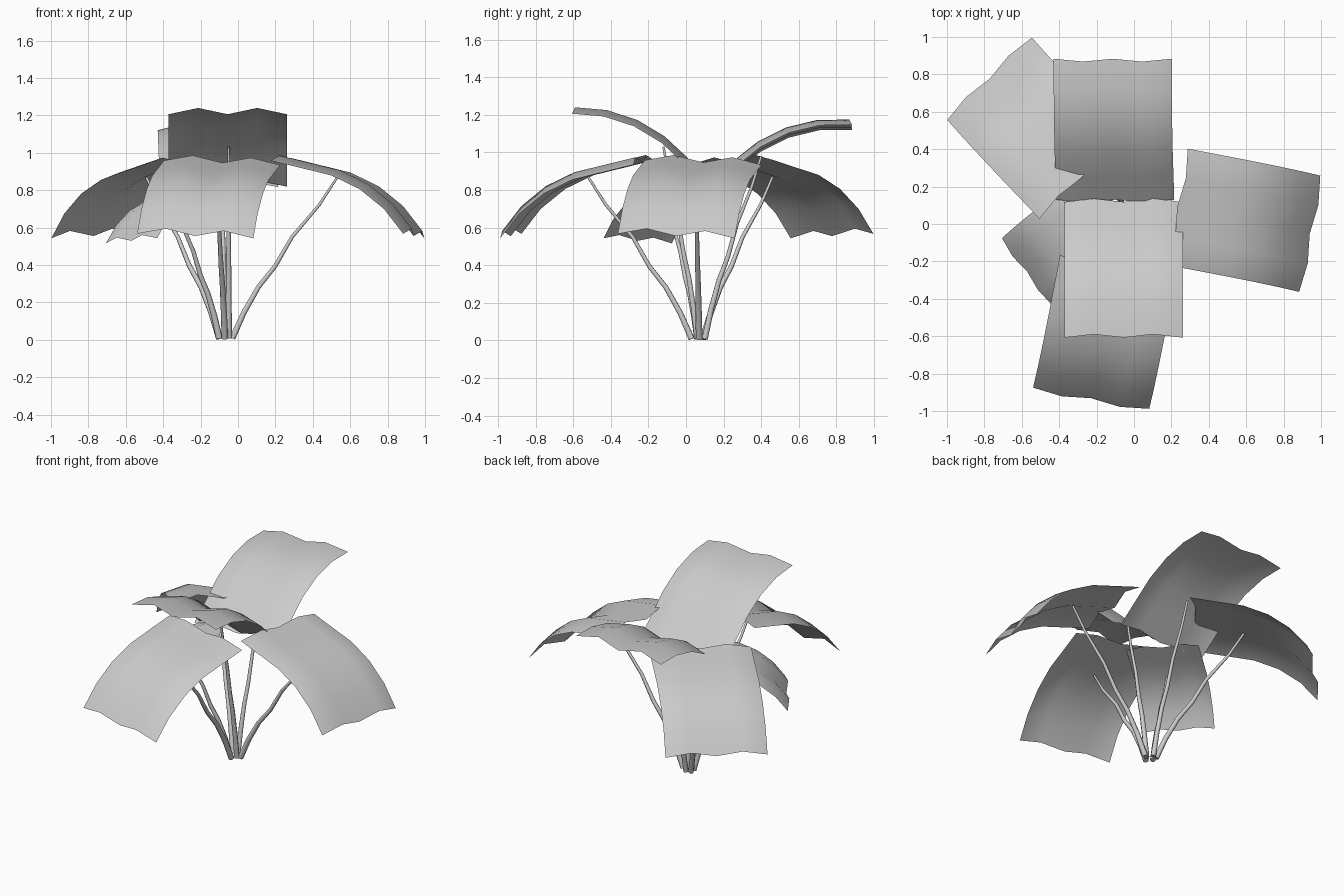
import bpy
from math import radians, sin, cos
from mathutils import Vector, Euler

cube = bpy.data.objects.get("Cube")
if cube:
    bpy.data.objects.remove(cube, do_unlink=True)

grey = bpy.data.materials.new("plain grey")
grey.use_nodes = True
grey.diffuse_color = (0.6, 0.6, 0.6, 1)
grey.node_tree.nodes["Principled BSDF"].inputs["Base Color"].default_value = (0.6, 0.6, 0.6, 1)

WIDTH, STEP, RIDGE = 0.632, 0.17, 0.038
BEND = (15, 15, 3, -10, -23)      # slope of each leaf strip from stem side to tip


def add(name, mesh):
    obj = bpy.data.objects.new(name, mesh)
    bpy.context.collection.objects.link(obj)
    mesh.materials.append(grey)
    return obj


def leaf(name, centre, heading, pitch, roll=0, size=1):
    """Arched sheet with two shallow ridges running along it."""
    profile = [Vector((0, 0))]
    for a in BEND:
        profile.append(profile[-1] + STEP * Vector((cos(radians(a)), sin(radians(a)))))
    half = profile[-1].x / 2
    verts = [(p.x - half, WIDTH * (j / 4 - 0.5), p.y + RIDGE * (j % 2))
             for p in profile for j in range(5)]
    faces = [(5 * i + j, 5 * i + j + 5, 5 * i + j + 6, 5 * i + j + 1)
             for i in range(len(BEND)) for j in range(4)]
    mesh = bpy.data.meshes.new(name)
    mesh.from_pydata(verts, [], faces)
    mesh.polygons.foreach_set("use_smooth", [True] * len(faces))
    obj = add(name, mesh)
    obj.location = centre
    obj.rotation_euler = Euler((radians(roll), radians(-pitch), radians(heading)))
    obj.scale = (size,) * 3


def stem(name, base, top):
    """Thin tapering stalk with a slight wave."""
    curve = bpy.data.curves.new(name, "CURVE")
    curve.dimensions = "3D"
    curve.bevel_depth = 0.018
    curve.bevel_resolution = 1
    curve.use_fill_caps = True
    path = ((0, 0), (0.11, 0.16), (0.25, 0.32), (0.41, 0.45), (0.57, 0.63), (0.83, 0.83), (1, 1))
    spline = curve.splines.new("POLY")
    spline.points.add(len(path) - 1)
    for point, (out, up) in zip(spline.points, path):
        x, y = (b + (t - b) * out for b, t in zip(base, top))
        point.co = (x, y, 0.008 + (top[2] - 0.008) * up, 1)
        point.radius = 1 - 0.6 * up
    spline.use_smooth = True
    add(name, curve)


# Leaves: centre of the chord, compass heading, upward pitch, sideways roll
leaf("front_upper_leaf", (-0.055, -0.245, 1.012), -90, 28)
leaf("back_leaf", (-0.107, 0.507, 0.968), 91, 23.5, -2.5)
leaf("left_leaf", (0.585, 0.02, 0.75), -11.5, -28.5, -2.5)
leaf("front_lower_leaf", (-0.157, -0.577, 0.75), -101.5, -28.5, -2.5)
leaf("back_right_leaf", (-0.525, 0.512, 0.75), 133, -28.5, -2.5)
leaf("small_right_leaf", (-0.37, -0.095, 0.677), 219, -30, 4, 0.72)

# Stems rising from one clump
stem("front_upper_stem", (-0.05, 0.06), (-0.05, -0.12, 1.03))
stem("back_stem", (-0.07, 0.1), (-0.09, 0.4, 0.98))
stem("left_stem", (-0.03, 0.07), (0.53, 0.05, 0.868))
stem("front_lower_stem", (-0.07, 0.03), (-0.12, -0.52, 0.868))
stem("back_right_stem", (-0.1, 0.09), (-0.49, 0.46, 0.868))
stem("small_right_stem", (-0.1, 0.06), (-0.345, -0.1, 0.75))
